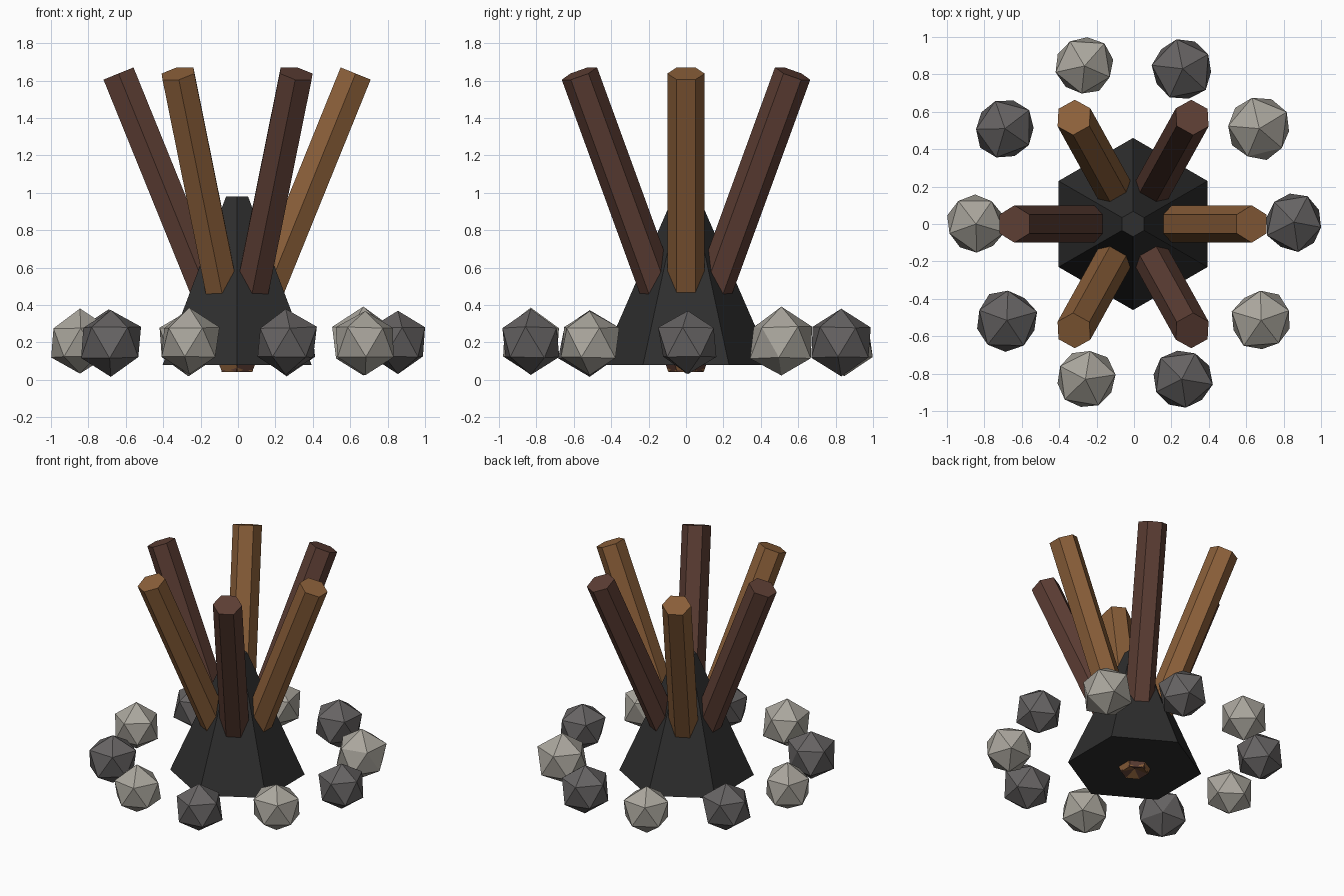
import bpy, bmesh, math, random
from mathutils import Matrix, Vector

if "Cube" in bpy.data.objects:
    bpy.data.objects.remove(bpy.data.objects["Cube"])

random.seed(4)


def srgb(r, g, b):
    f = lambda c: c / 12.92 if c <= 0.04045 else ((c + 0.055) / 1.055) ** 2.4
    return (f(r / 255), f(g / 255), f(b / 255), 1)


def material(name, rgb):
    m = bpy.data.materials.new(name)
    m.diffuse_color = srgb(*rgb)
    m.use_nodes = True
    m.node_tree.nodes["Principled BSDF"].inputs["Base Color"].default_value = m.diffuse_color
    return m


charcoal = material("charcoal", (46, 46, 46))
light_wood = material("light wood", (140, 96, 58))
dark_wood = material("dark wood", (93, 62, 52))
light_stone = material("light stone", (170, 166, 157))
dark_stone = material("dark stone", (102, 99, 99))


def finish(name, bm, mat):
    me = bpy.data.meshes.new(name)
    bm.to_mesh(me)
    bm.free()
    me.materials.append(mat)
    ob = bpy.data.objects.new(name, me)
    bpy.context.collection.objects.link(ob)
    return ob


def hex_prism(r1, r2, depth):
    """Six-sided cone or cylinder from z = 0 up, corners on the y axis."""
    bm = bmesh.new()
    bmesh.ops.create_cone(bm, cap_ends=True, segments=6, radius1=r1, radius2=r2,
                          depth=depth, matrix=Matrix.Translation((0, 0, depth / 2)))
    if max(abs(v.co.y) for v in bm.verts) < max(r1, r2) * 0.95:
        bmesh.ops.rotate(bm, verts=bm.verts, matrix=Matrix.Rotation(math.radians(30), 3, 'Z'))
    return bm


CX = -0.005

# Ember mound in the middle
bm = hex_prism(0.46, 0.068, 0.90)
bmesh.ops.translate(bm, verts=bm.verts, vec=(CX, 0, 0.08))
finish("ember_mound", bm, charcoal)

# Logs fanning out from a common foot
foot = Vector((CX, 0, 0.075))
tips = [(0.634, 0), (0.316, 0.57), (-0.316, 0.57),
        (-0.634, 0), (-0.316, -0.57), (0.316, -0.57)]
for i, (x, y) in enumerate(tips):
    rise = 1.563
    run = math.hypot(x, y)
    bm = hex_prism(0.1, 0.1, math.hypot(run, rise))
    m = (Matrix.Translation(foot) @ Matrix.Rotation(math.atan2(y, x), 4, 'Z')
         @ Matrix.Rotation(math.atan2(run, rise), 4, 'Y'))
    bmesh.ops.transform(bm, verts=bm.verts, matrix=m)
    finish(f"log_{i + 1}", bm, dark_wood if i % 2 else light_wood)

# Ring of rough stones: x, y centre and size
stones = [(0.855, 0.01, 0.175), (0.67, 0.51, 0.185), (0.26, 0.83, 0.18),
          (-0.265, 0.845, 0.175), (-0.69, 0.51, 0.178), (-0.845, 0, 0.175),
          (-0.68, -0.515, 0.18), (-0.26, -0.83, 0.178), (0.255, -0.83, 0.18),
          (0.68, -0.515, 0.178)]
for i, (x, y, r) in enumerate(stones):
    bm = bmesh.new()
    bmesh.ops.create_icosphere(bm, subdivisions=1, radius=r)
    for v in bm.verts:
        v.co *= random.uniform(0.94, 1.05)
    m = Matrix.Translation((x, y, 0.2)) @ Matrix.Rotation(random.uniform(0, 6.28), 4, 'Z')
    bmesh.ops.transform(bm, verts=bm.verts, matrix=m)
    # keep each stone inside the two-unit footprint and above the ground
    for v in bm.verts:
        v.co.x = max(-1, min(1, v.co.x))
        v.co.y = max(-1, min(1, v.co.y))
        v.co.z = max(0.0, v.co.z)
    finish(f"stone_{i + 1}", bm, light_stone if i % 2 else dark_stone)
